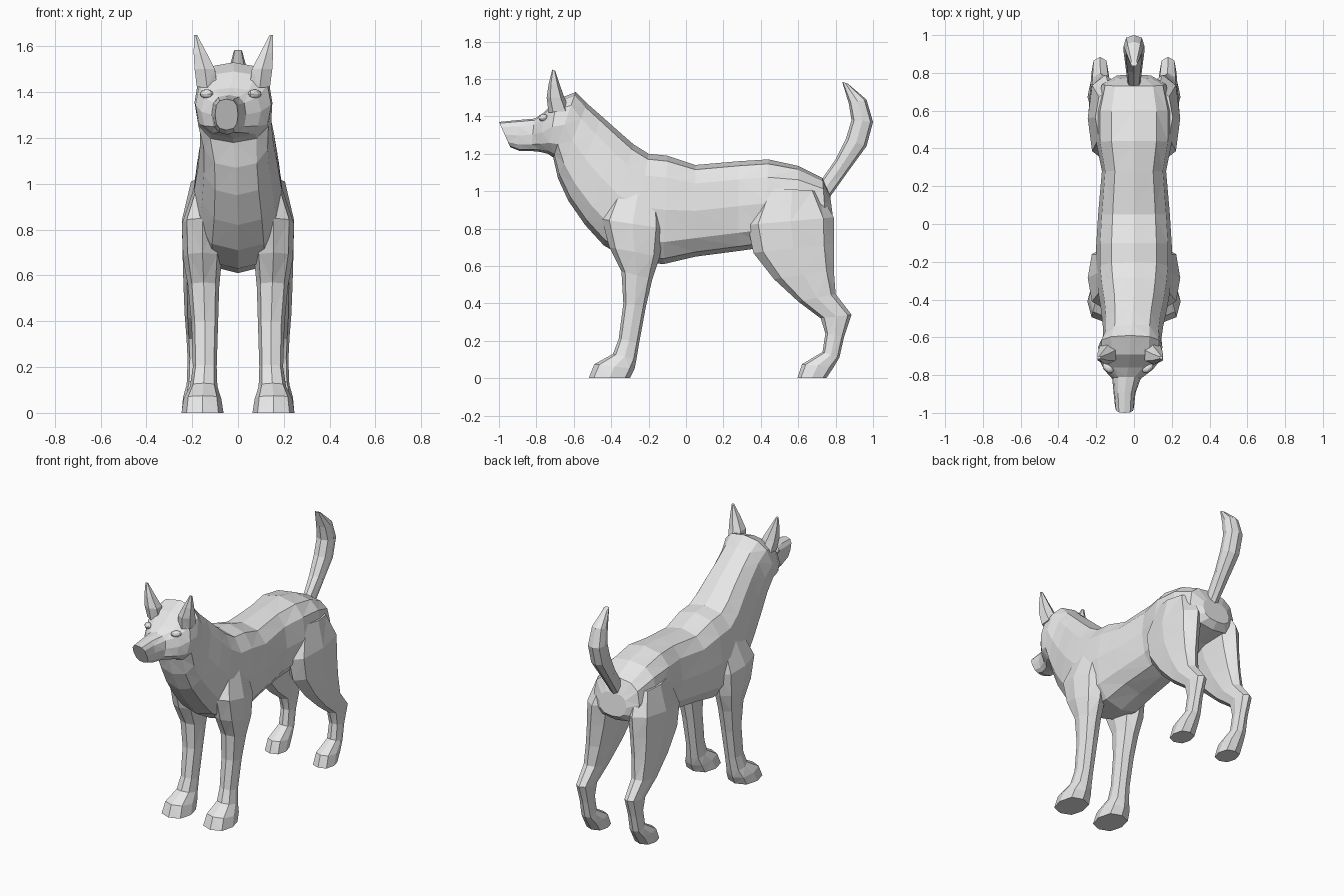
import bpy, bmesh, math

coat = bpy.data.materials.new("light grey")
coat.diffuse_color = (0.8, 0.8, 0.8, 1)


def loft(name, rings, sides=10, power=0.8):
    """Skin rings given as (y, z) of one edge, (y, z) of the other, centre x, half width."""
    bm = bmesh.new()
    loops = []
    for ya, za, yb, zb, cx, hw in rings:
        loop = []
        for i in range(sides):
            a = 2 * math.pi * i / sides
            c = math.copysign(abs(math.cos(a)) ** power, math.cos(a))
            s = math.copysign(abs(math.sin(a)) ** power, math.sin(a))
            k = (1 - c) / 2
            loop.append(bm.verts.new((cx + hw * s, ya + (yb - ya) * k, za + (zb - za) * k)))
        loops.append(loop)
    for a, b in zip(loops, loops[1:]):
        for i in range(sides):
            j = (i + 1) % sides
            bm.faces.new((a[i], a[j], b[j], b[i]))
    bm.faces.new(loops[0])
    bm.faces.new(loops[-1])
    bmesh.ops.triangulate(bm, faces=bm.faces[:])
    bmesh.ops.recalc_face_normals(bm, faces=bm.faces[:])
    me = bpy.data.meshes.new(name)
    bm.to_mesh(me)
    bm.free()
    me.materials.append(coat)
    ob = bpy.data.objects.new(name, me)
    bpy.context.collection.objects.link(ob)
    return ob


def side_rings(rings, sign, shift=0.0):
    return [(a, b, c, d, sign * x + shift, w) for a, b, c, d, x, w in rings]


# Torso, neck, head and muzzle in one skin, rump to nose
body = loft("body", [
    (0.77, 0.98, 0.79, 0.83, 0, 0.10),
    (0.73, 1.07, 0.75, 0.79, 0, 0.17),
    (0.60, 1.135, 0.60, 0.77, 0, 0.20),
    (0.44, 1.17, 0.42, 0.70, 0, 0.20),
    (0.28, 1.16, 0.28, 0.68, 0, 0.17),
    (0.05, 1.14, 0.05, 0.65, 0, 0.19),
    (-0.10, 1.19, -0.12, 0.61, 0, 0.20),
    (-0.20, 1.20, -0.30, 0.63, 0, 0.20),
    (-0.28, 1.25, -0.44, 0.71, 0, 0.19),
    (-0.36, 1.32, -0.54, 0.82, 0, 0.175),
    (-0.45, 1.40, -0.63, 0.95, -0.005, 0.16),
    (-0.53, 1.47, -0.685, 1.07, -0.01, 0.155),
    (-0.59, 1.53, -0.71, 1.18, -0.02, 0.17),
    (-0.69, 1.49, -0.74, 1.20, -0.02, 0.165),
    (-0.76, 1.42, -0.78, 1.21, -0.03, 0.13),
    (-0.81, 1.388, -0.83, 1.215, -0.04, 0.075),
    (-0.90, 1.38, -0.89, 1.215, -0.05, 0.058),
    (-1.00, 1.37, -0.94, 1.235, -0.05, 0.05)], 12, 0.75)

# Legs, shoulder or hip down to the paw
front_leg = [
    (-0.36, 1.05, -0.14, 1.02, 0.115, 0.06),
    (-0.45, 0.85, -0.12, 0.80, 0.155, 0.09),
    (-0.41, 0.70, -0.14, 0.65, 0.155, 0.085),
    (-0.345, 0.57, -0.18, 0.53, 0.15, 0.068),
    (-0.335, 0.40, -0.215, 0.38, 0.145, 0.058),
    (-0.36, 0.21, -0.25, 0.19, 0.145, 0.052),
    (-0.39, 0.13, -0.265, 0.10, 0.15, 0.06),
    (-0.49, 0.075, -0.275, 0.05, 0.155, 0.082),
    (-0.52, 0.0, -0.30, 0.0, 0.155, 0.092)]
hind_leg = [
    (0.42, 1.02, 0.71, 1.00, 0.125, 0.08),
    (0.33, 0.82, 0.79, 0.86, 0.15, 0.095),
    (0.36, 0.67, 0.79, 0.72, 0.16, 0.082),
    (0.47, 0.53, 0.79, 0.58, 0.17, 0.068),
    (0.60, 0.41, 0.80, 0.45, 0.178, 0.055),
    (0.72, 0.32, 0.885, 0.34, 0.18, 0.045),
    (0.745, 0.24, 0.845, 0.22, 0.18, 0.04),
    (0.73, 0.14, 0.82, 0.11, 0.18, 0.044),
    (0.62, 0.075, 0.79, 0.06, 0.18, 0.06),
    (0.595, 0.0, 0.75, 0.0, 0.18, 0.066)]
limbs = []
for sign, side in ((1, "left"), (-1, "right")):
    limbs.append(loft(side + "_front_leg", side_rings(front_leg, sign), 8))
    limbs.append(loft(side + "_hind_leg", side_rings(hind_leg, sign), 8))

# Merge the legs into the body so there is one clean skin
bpy.context.view_layer.objects.active = body
for limb in limbs:
    mod = body.modifiers.new("join", 'BOOLEAN')
    mod.operation = 'UNION'
    mod.solver = 'EXACT'
    mod.object = limb
    bpy.ops.object.modifier_apply(modifier=mod.name)
    bpy.data.objects.remove(limb)

# Raised, curved tail
loft("tail", [
    (0.73, 1.07, 0.77, 0.97, 0, 0.035),
    (0.80, 1.17, 0.87, 1.11, 0, 0.045),
    (0.855, 1.28, 0.965, 1.24, 0, 0.055),
    (0.885, 1.38, 1.00, 1.37, 0, 0.055),
    (0.87, 1.47, 0.965, 1.49, 0, 0.045),
    (0.835, 1.585, 0.865, 1.575, 0, 0.018)], 8)

# Pointed ears and almond eyes on the slightly offset head
ear = [
    (-0.735, 1.42, -0.62, 1.43, 0.115, 0.05),
    (-0.745, 1.50, -0.65, 1.50, 0.125, 0.05),
    (-0.735, 1.57, -0.675, 1.57, 0.145, 0.032),
    (-0.715, 1.65, -0.70, 1.645, 0.165, 0.008)]
for sign, side in ((1, "left"), (-1, "right")):
    loft(side + "_ear", side_rings(ear, sign, -0.02), 6)
    bpy.ops.mesh.primitive_uv_sphere_add(
        segments=10, ring_count=6, radius=1,
        location=(sign * 0.105 - 0.032, -0.762, 1.392), rotation=(0, 0, sign * 0.7))
    eye = bpy.context.object
    eye.name = side + "_eye"
    eye.scale = (0.034, 0.022, 0.02)
    eye.data.materials.append(coat)
